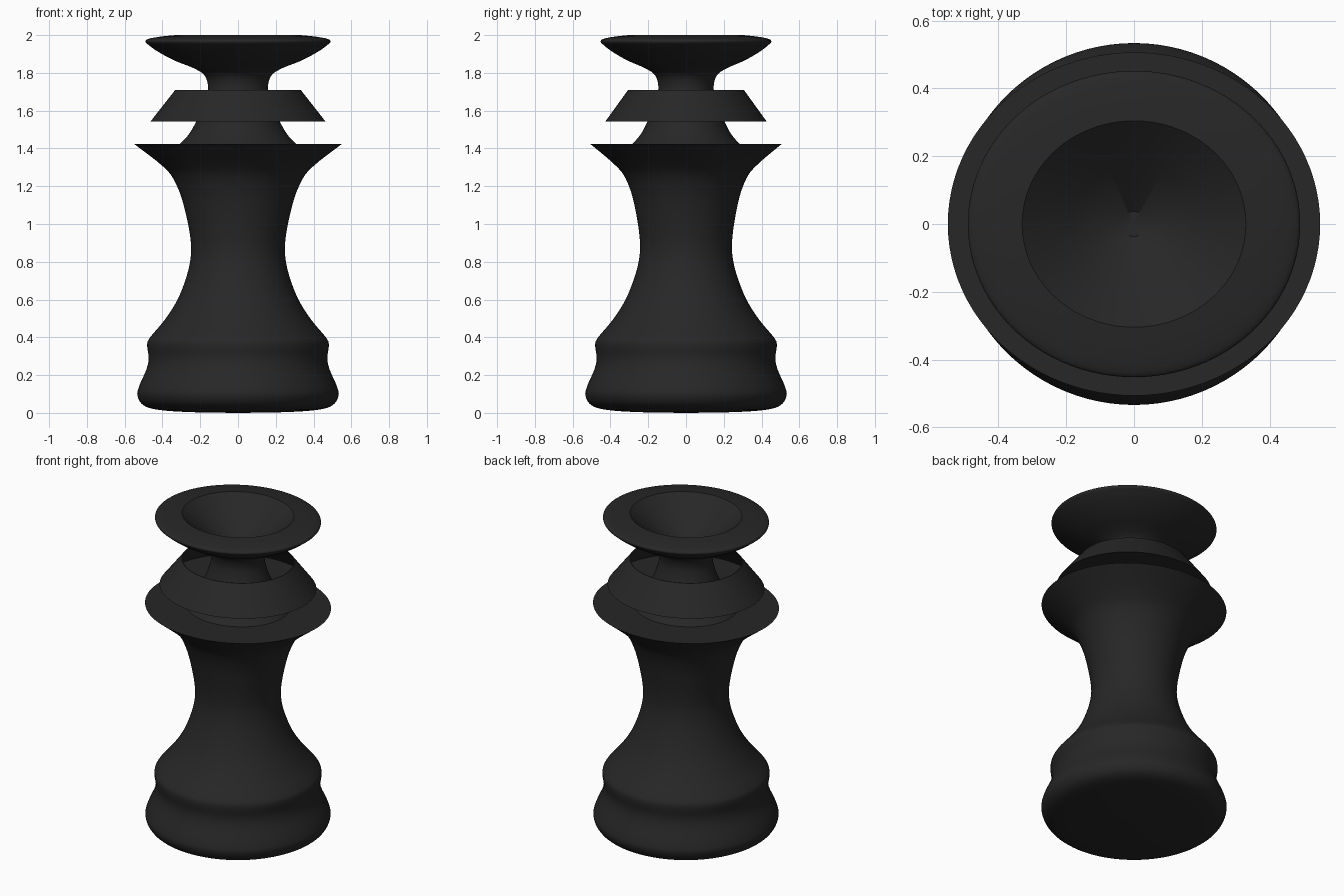
import bpy, bmesh, math

if "Cube" in bpy.data.objects:
    bpy.data.objects.remove(bpy.data.objects["Cube"])

SEG = 96
mat = bpy.data.materials.new("black_lacquer")
mat.diffuse_color = (0.02, 0.02, 0.02, 1)
mat.use_nodes = True
mat.node_tree.nodes["Principled BSDF"].inputs["Base Color"].default_value = mat.diffuse_color


def smooth_run(pts, n=4):
    """Catmull-Rom curve through (radius, height) points."""
    out = []
    for i in range(len(pts) - 1):
        a, b = pts[max(i - 1, 0)], pts[i]
        c, d = pts[i + 1], pts[min(i + 2, len(pts) - 1)]
        for k in range(n):
            t = k / n
            out.append(tuple(
                0.5 * (2 * q + (r - p) * t + (2 * p - 5 * q + 4 * r - s) * t * t
                       + (3 * q - p - 3 * r + s) * t ** 3)
                for p, q, r, s in zip(a, b, c, d)))
    return out + [pts[-1]]


def depth_scale(z):
    """Round at the base, slightly flattened front to back higher up."""
    t = min(max((z - 0.6) / 0.82, 0), 1)
    return 1 - 0.078 * t * t * (3 - 2 * t)


def lathe(name, profile):
    bm = bmesh.new()
    rings = []
    for r, z in profile:
        if r < 1e-5:
            rings.append([bm.verts.new((0, 0, z))] * SEG)
            continue
        k = depth_scale(z)
        rings.append([bm.verts.new((r * math.cos(2 * math.pi * i / SEG),
                                    k * r * math.sin(2 * math.pi * i / SEG), z))
                      for i in range(SEG)])
    for lo, hi in zip(rings, rings[1:]):
        for i in range(SEG):
            j = (i + 1) % SEG
            bm.faces.new(dict.fromkeys((lo[i], lo[j], hi[j], hi[i])))
    mesh = bpy.data.meshes.new(name)
    bm.to_mesh(mesh)
    bm.free()
    mesh.materials.append(mat)
    ob = bpy.data.objects.new(name, mesh)
    bpy.context.collection.objects.link(ob)
    bpy.context.view_layer.objects.active = ob
    ob.select_set(True)
    bpy.ops.object.shade_smooth_by_angle(angle=math.radians(35))
    ob.select_set(False)
    return ob


# Base, waist and flared collar with a flat top
body = smooth_run([(0, 0), (0.25, 0.004), (0.42, 0.016), (0.5, 0.04), (0.532, 0.09),
                   (0.524, 0.14), (0.485, 0.23), (0.473, 0.29), (0.481, 0.36),
                   (0.465, 0.4), (0.39, 0.49), (0.32, 0.6), (0.27, 0.73),
                   (0.249, 0.84), (0.254, 0.94), (0.28, 1.07), (0.31, 1.17),
                   (0.355, 1.26), (0.415, 1.32), (0.485, 1.375), (0.549, 1.423)])
lathe("body", body + [(0.3, 1.423)])

# Neck, flaring out into the dish on top
neck = smooth_run([(0.309, 1.423), (0.26, 1.475), (0.22, 1.545), (0.185, 1.62),
                   (0.163, 1.69), (0.16, 1.74), (0.18, 1.79), (0.235, 1.825),
                   (0.335, 1.865), (0.42, 1.91), (0.47, 1.945), (0.49, 1.965),
                   (0.475, 1.98), (0.41, 1.992), (0.33, 2.0)])
# Conical hollow with a small flat bottom
lathe("neck_and_dish", neck + [(0.185, 1.885), (0.04, 1.79), (0, 1.79)])

# Sloping ring around the neck: closed underside, open top
lathe("neck_ring", [(0.21, 1.543), (0.463, 1.543), (0.332, 1.71),
                    (0.328, 1.71), (0.452, 1.547), (0.21, 1.547)])
